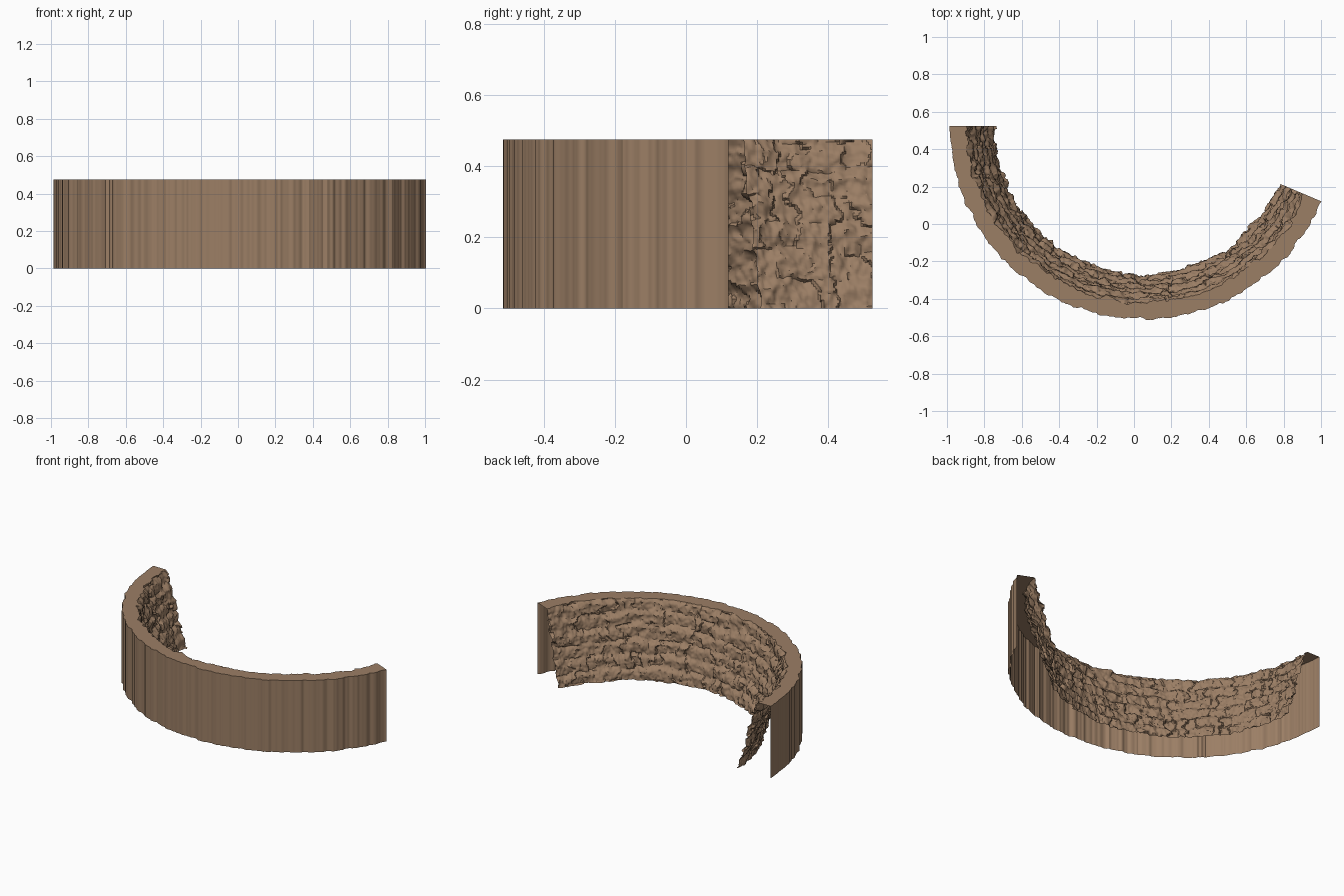
import bpy, bmesh, math
from mathutils import Vector, noise

cube = bpy.data.objects.get("Cube")
if cube:
    bpy.data.objects.remove(cube)

# Overall measurements
CX, CY = 0.05, 0.525
START, END = math.radians(180), math.radians(337)
HEIGHT = 0.475
R_OUT, R_RIM, R_FOOT = 1.034, 0.95, 0.80
COLS, ROWS, BANDS = 440, 72, 6

rock = bpy.data.materials.new("brown_rock")
rock.use_nodes = True
colour = (0.33, 0.21, 0.13, 1)
rock.diffuse_color = colour
bsdf = rock.node_tree.nodes["Principled BSDF"]
bsdf.inputs["Base Color"].default_value = colour
bsdf.inputs["Roughness"].default_value = 0.9


def rough(x, y, seed):
    """Two octaves of noise, about -1 to 1."""
    return (noise.noise(Vector((x, y, seed)))
            + 0.5 * noise.noise(Vector((2.3 * x, 2.3 * y, seed + 7))))


def outer_radius(a):
    return min(1.05, R_OUT + 0.012 * rough(a * 26, 0.3, 1.5))


def rock_point(a, t):
    """Radius and height on the stepped rock face, t running foot to rim."""
    # layers wander up and down along the wall
    s = t * BANDS + 0.35 * rough(a * 5, t * 2, 3.1)
    band = math.floor(s)
    f = s - band
    # steep riser, then a shallow ledge
    step = 0.35 * f if f < 0.7 else 0.245 + (f - 0.7) * 2.517
    r = R_FOOT + (R_RIM - R_FOOT) * (band + step) / BANDS
    # broken blocks within each layer, then fine grain
    block = noise.cell(Vector((a * 15 + band * 3.7 + 0.8 * rough(a * 9, t * 9, 5.2),
                               band + 0.5, 0.5)))
    r += 0.009 * (block - 0.5)
    r += 0.011 * rough(a * 22, t * 11, 8.4) + 0.004 * rough(a * 60, t * 30, 2.6)
    edge = min(1, t * 14, (1 - t) * 14)
    z = HEIGHT * t + edge * 0.007 * rough(a * 24, t * 12, 6.7)
    return r, min(HEIGHT, max(0, z))


def rim_point(a, t):
    inner, _ = rock_point(a, 1)
    return inner + (outer_radius(a) - inner) * t, HEIGHT


def skirt_point(a, t):
    return outer_radius(a), HEIGHT * (1 - t)


def swept_surface(name, rows, point, angle):
    """Sweep a profile around the arc; point(a, t) gives radius and height."""
    bm = bmesh.new()
    grid = []
    for i in range(COLS + 1):
        a = START + (END - START) * i / COLS
        column = []
        for j in range(rows + 1):
            r, z = point(a, j / rows)
            column.append(bm.verts.new((CX + r * math.cos(a), CY + r * math.sin(a), z)))
        grid.append(column)
    for left, right in zip(grid, grid[1:]):
        for j in range(rows):
            bm.faces.new((left[j], left[j + 1], right[j + 1], right[j]))
    mesh = bpy.data.meshes.new(name)
    bm.to_mesh(mesh)
    bm.free()
    mesh.materials.append(rock)
    obj = bpy.data.objects.new(name, mesh)
    bpy.context.collection.objects.link(obj)
    bpy.ops.object.select_all(action="DESELECT")
    obj.select_set(True)
    bpy.context.view_layer.objects.active = obj
    bpy.ops.object.shade_smooth_by_angle(angle=math.radians(angle))
    return obj


# Layered inner cliff, flat rim and plain outer skirt; ends and underside stay open
swept_surface("rock_face", ROWS, rock_point, 40)
swept_surface("cliff_rim", 2, rim_point, 30)
swept_surface("outer_skirt", 1, skirt_point, 30)
